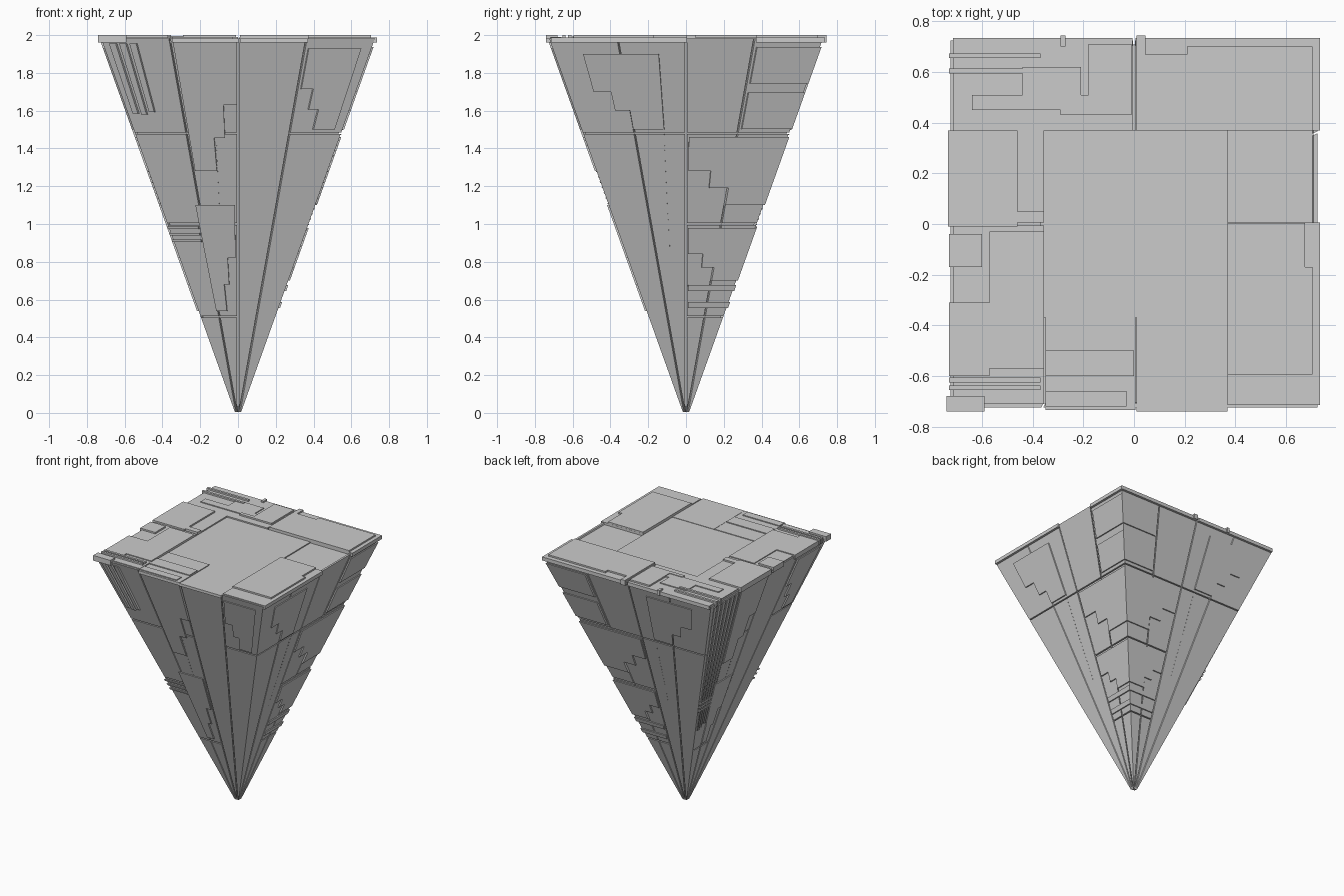
import bpy, bmesh, random
from math import cos, sin, pi

if "Cube" in bpy.data.objects:
    bpy.data.objects.remove(bpy.data.objects["Cube"])
random.seed(4)

PANEL, DETAIL, GAP = 0.012, 0.021, 0.004   # relief of plates, of details, and half groove width
TOP = 1.985
LEVELS = (0, 0.51, 1, 1.48, TOP)           # horizontal grooves of the sides


def half(z):
    return 0.003 + 0.358 * z               # half width of the core at height z


def build(name, solids):
    """One object from (lower loop, upper loop) prisms."""
    bm = bmesh.new()
    for lo, hi in solids:
        a = [bm.verts.new(p) for p in lo]
        b = [bm.verts.new(p) for p in hi]
        bm.faces.new(a)
        bm.faces.new(b)
        for i in range(len(a)):
            j = (i + 1) % len(a)
            bm.faces.new((a[i], a[j], b[j], b[i]))
    bmesh.ops.recalc_face_normals(bm, faces=bm.faces[:])
    me = bpy.data.meshes.new(name)
    bm.to_mesh(me)
    bm.free()
    bpy.context.collection.objects.link(bpy.data.objects.new(name, me))


def shape(k, pts, d):
    """Outline (s = fraction of half width, z) raised by d from side k, then a mitred edge."""
    c, n = round(cos(k * pi / 2)), round(sin(k * pi / 2))
    mid = sum(s for s, z in pts) / len(pts)

    def loop(off):
        out = []
        for s, z in pts:
            r = half(z) + off
            u = s * r
            if abs(s) < 1:
                u += GAP if s < mid else -GAP
            out.append((u * c + r * n, u * n - r * c, z))
        return out
    return loop(-GAP), loop(d)


def rect(k, s0, s1, z0, z1, d=PANEL):
    z0, z1 = z0 + GAP, z1 - GAP
    return shape(k, [(s0, z0), (s1, z0), (s1, z1), (s0, z1)], d)


def notched(k, s0, s1, z0, z1):
    """Detail plate with two steps cut out of its lower inner corner."""
    ds, dz = (s1 - s0) / 4, (z1 - z0) / 4
    return shape(k, [(s0, z1), (s1, z1), (s1, z0), (s1 - 2 * ds, z0), (s1 - 2 * ds, z0 + dz),
                     (s1 - 3 * ds, z0 + dz), (s1 - 3 * ds, z0 + 2 * dz), (s0, z0 + 2 * dz)], DETAIL)


def slab(x0, x1, y0, y1, z1, z0=1.96):
    sq = lambda z: [(x0, y0, z), (x1, y0, z), (x1, y1, z), (x0, y1, z)]
    return sq(z0), sq(z1)


# Core: inverted pyramid
a, b = half(0.01), half(1.97)
build("core", [(slab(-a, a, -a, a, 0, 0.01)[0], slab(-b, b, -b, b, 1.97)[1])])

# Side plates: four columns converging on the tip, each cut at its own levels
LONG, PAIR = (LEVELS[0], TOP), (LEVELS[0], LEVELS[3], TOP)
layouts = {"quartered": (LEVELS, LEVELS, LONG, PAIR), "stacked": (PAIR, PAIR, LEVELS, LEVELS)}
sides = (("front", "quartered", 1), ("right", "stacked", 1),
         ("back", "stacked", -1), ("left", "quartered", 1))
for k, (name, kind, m) in enumerate(sides):
    solids = []
    for i, cuts in enumerate(layouts[kind]):
        s0, s1 = sorted((m * (i / 2 - 1), m * (i / 2 - 0.5)))
        solids += [rect(k, s0, s1, z0, z1) for z0, z1 in zip(cuts, cuts[1:])]
    build(name + "_plates", solids)

# Side details: stepped plates, converging ribs, short bars and rivet rows
for k, (name, kind, m) in enumerate(sides):
    d = []
    if kind == "quartered":
        d += [notched(k, 0, -.48, 1.28, 1.98), notched(k, .52, .92, 1.5, 1.93),
              notched(k, -.03, -.55, .54, 1.1)]
        low, count = (1.57, 3) if name == "front" else (.7, 6)
        for i in range(count):                                   # ribs by the left edge
            s = -.95 + i * .075
            d.append(rect(k, s, s + .06, low + .05 * random.random(), 1.96, DETAIL))
        d += [rect(k, -1, -.55, z, z + .022, DETAIL) for z in (.9, .935, .97)]
    else:
        d += [notched(k, m * a, m * b, z0, z1) for a, b, z0, z1 in (
            (-.78, -.2, 1.5, 1.9), (.02, 1, 1.1, 1.46), (.02, 1, .7, .98))]
        d += [rect(k, *sorted((m * .52, m)), z, z + .2, DETAIL) for z in (1.5, 1.74)]
        d += [rect(k, *sorted((m * .03, m)), z, z + .04, DETAIL) for z in (.55, .64)]
    for i in range(24):                                          # rivets
        s, z = m * (-.26 + .002 * i), .85 + .028 * i
        d.append(rect(k, s - .012, s + .012, z, z + .014, .016))
    build(name + "_details", d)

# Top plates around a sunken centre
R, C, M = .735, .37, 1.988
build("top_plates", [
    slab(-C, C, -C, C, 1.978),
    slab(.005, R, C, R, M), slab(-.715, -.005, C, R, M),
    slab(-.715, -.355, .005, C, M), slab(-.715, -.355, -.71, -.005, M),
    slab(-.35, .005, -R, -.36, 1.983), slab(.01, C, -.74, -.36, 1.981),
    slab(C, R, -.715, .005, M)])

# Top raised details
H, L = 2.0, 1.995
top = [
    slab(.01, .705, C, .67, H), slab(.21, .705, .67, .7, H), slab(.01, .045, .67, .745, H),
    slab(-.18, -.01, .43, .71, H), slab(-.29, -.18, .43, .46, H), slab(-.29, -.27, .7, .745, H),
    slab(-.64, -.18, .45, .51, L), slab(-.44, -.21, .51, .62, L),
    slab(-R, -.46, -.01, C, H), slab(-.46, -.355, .005, .05, H),
    slab(-.73, -.57, -.6, -.31, L), slab(-.57, -.355, -.57, -.03, L),
    slab(-.73, -.6, -.17, -.04, H), slab(-.74, -.59, -.74, -.68, H),
    slab(-.35, 0, -.6, -.5, 1.99), slab(-.35, -.03, -.72, -.66, 1.99),
    slab(C, .705, -.595, -.17, H), slab(C, .675, -.17, .004, H)]
top += [slab(-.73, C - .74, y, y + .018, H) for y in (.655, .595, -.625, -.655)]
build("top_details", top)
